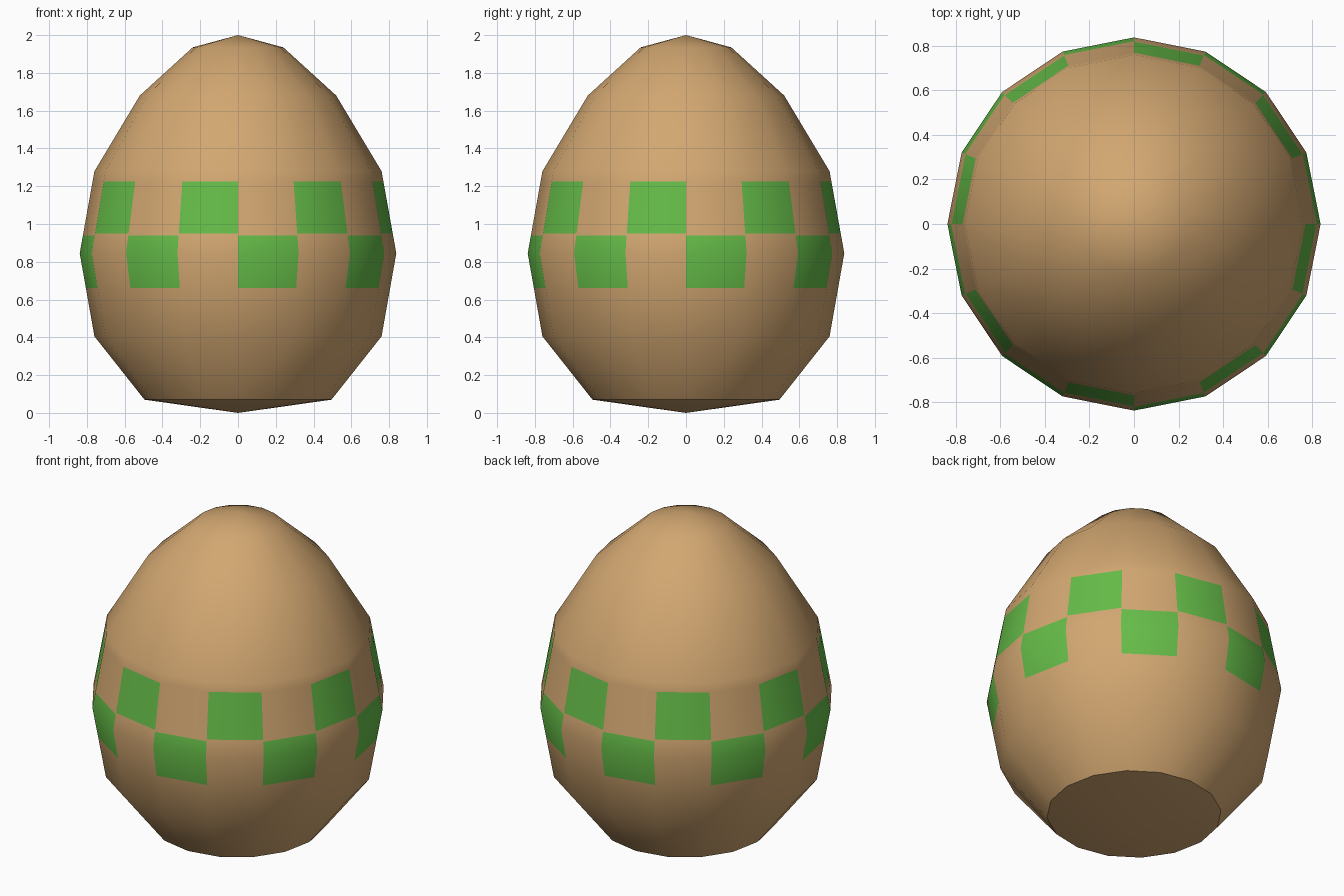
import bpy, bmesh, math

cube = bpy.data.objects.get("Cube")
if cube:
    bpy.data.objects.remove(cube, do_unlink=True)

SIDES = 16
# Outline from bottom to top as (radius, height); the ends are poles
OUTLINE = [(0, 0), (0.495, 0.07), (0.76, 0.405), (0.838, 0.845),
           (0.76, 1.28), (0.52, 1.68), (0.24, 1.935), (0, 2)]
LOWER_ROW = (0.66, 0.94)
UPPER_ROW = (0.95, 1.225)


def make_material(name, colour):
    mat = bpy.data.materials.new(name)
    mat.use_nodes = True
    mat.diffuse_color = (*colour, 1)
    bsdf = next(n for n in mat.node_tree.nodes if n.type == 'BSDF_PRINCIPLED')
    bsdf.inputs["Base Color"].default_value = (*colour, 1)
    return mat


def radius_at(z):
    for (r0, z0), (r1, z1) in zip(OUTLINE, OUTLINE[1:]):
        if z0 <= z <= z1:
            return r0 + (r1 - r0) * (z - z0) / (z1 - z0)


# Extra rings bound the two painted rows
profile = sorted(OUTLINE + [(radius_at(z), z) for z in LOWER_ROW + UPPER_ROW],
                 key=lambda p: p[1])

bm = bmesh.new()
rings = []
for r, z in profile[1:-1]:
    rings.append([bm.verts.new((r * math.cos(k * math.tau / SIDES),
                                r * math.sin(k * math.tau / SIDES), z))
                  for k in range(SIDES)])
bottom = bm.verts.new((0, 0, profile[0][1]))
top = bm.verts.new((0, 0, profile[-1][1]))

for k in range(SIDES):
    n = (k + 1) % SIDES
    bm.faces.new((bottom, rings[0][n], rings[0][k]))
    bm.faces.new((top, rings[-1][k], rings[-1][n]))
    for low, high in zip(rings, rings[1:]):
        face = bm.faces.new((low[k], low[n], high[n], high[k]))
        # Checker pattern: alternate panels, shifted by one between rows
        z = face.calc_center_median().z
        in_lower = LOWER_ROW[0] < z < LOWER_ROW[1]
        in_upper = UPPER_ROW[0] < z < UPPER_ROW[1]
        if (in_lower and k % 2 == 0) or (in_upper and k % 2 == 1):
            face.material_index = 1

mesh = bpy.data.meshes.new("egg")
bm.to_mesh(mesh)
bm.free()
mesh.materials.append(make_material("tan_shell", (0.645, 0.386, 0.165)))
mesh.materials.append(make_material("green_checks", (0.13, 0.503, 0.065)))
egg = bpy.data.objects.new("egg", mesh)
bpy.context.collection.objects.link(egg)

# Smooth sides with a sharp rim around the base
bpy.ops.object.select_all(action='DESELECT')
egg.select_set(True)
bpy.context.view_layer.objects.active = egg
bpy.ops.object.shade_smooth_by_angle(angle=math.radians(35))
